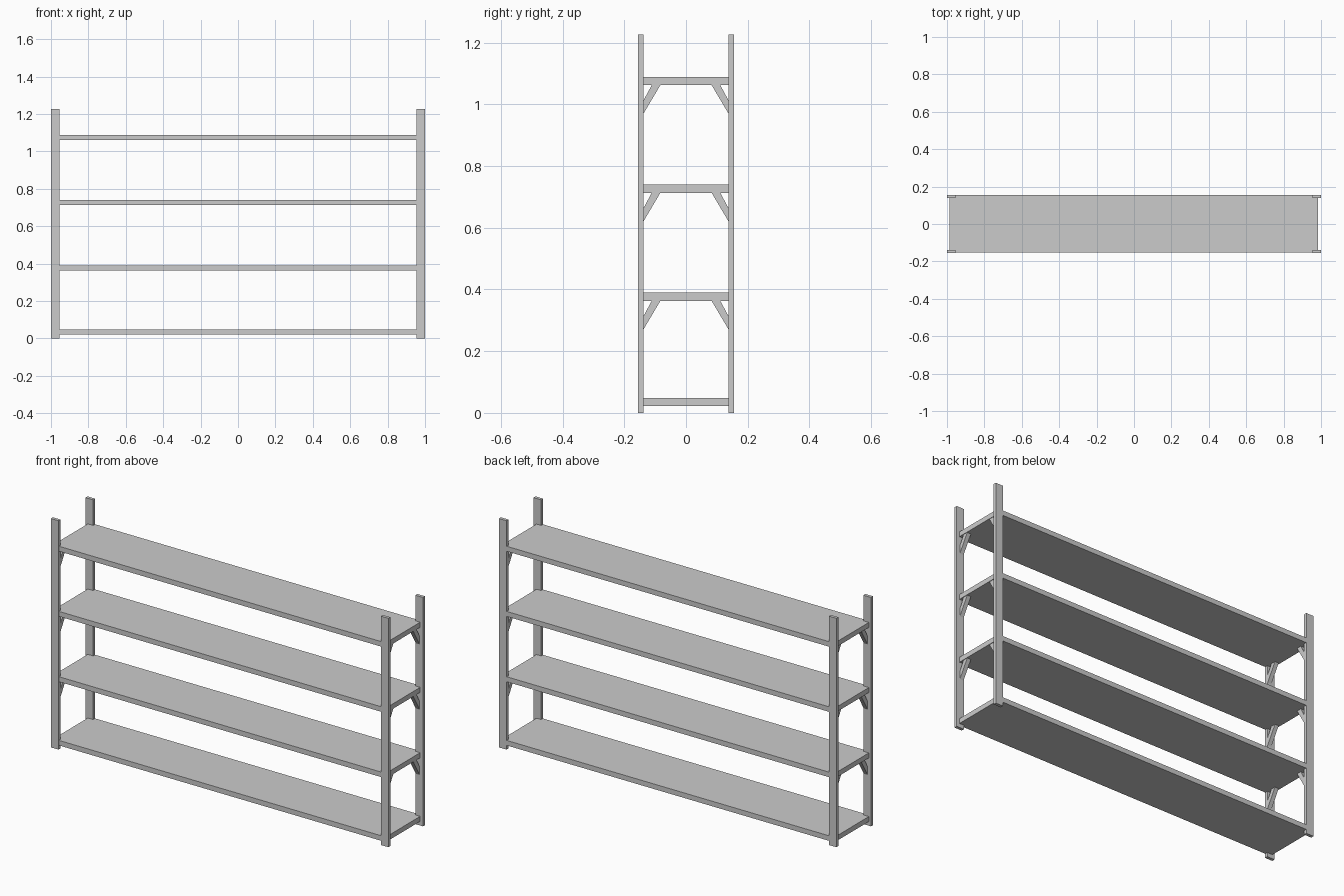
import bpy, bmesh

if "Cube" in bpy.data.objects:
    bpy.data.objects.remove(bpy.data.objects["Cube"])


def prism(name, profile, x0, x1):
    """Extrude a (y, z) profile along x."""
    bm = bmesh.new()
    face = bm.faces.new([bm.verts.new((x0, y, z)) for y, z in profile])
    ext = bmesh.ops.extrude_face_region(bm, geom=[face])
    verts = [g for g in ext["geom"] if isinstance(g, bmesh.types.BMVert)]
    bmesh.ops.translate(bm, verts=verts, vec=(x1 - x0, 0, 0))
    bmesh.ops.recalc_face_normals(bm, faces=bm.faces[:])
    mesh = bpy.data.meshes.new(name)
    bm.to_mesh(mesh)
    bm.free()
    obj = bpy.data.objects.new(name, mesh)
    bpy.context.collection.objects.link(obj)
    return obj


def rect(y0, y1, z0, z1):
    return [(y0, z0), (y1, z0), (y1, z1), (y0, z1)]


def side(s, lo, hi, name):
    return name[s > 0], s * lo, s * hi


POST_OUT, POST_IN, HEIGHT = 0.155, 0.138, 1.226
SHELF_BOTTOMS = (0.022, 0.363, 0.713, 1.062)
THICK = 0.027

# Shelf boards, running between the posts and almost flush with them
for i, z in enumerate(SHELF_BOTTOMS):
    prism(f"shelf_{i + 1}", rect(-0.153, 0.154, z, z + THICK), -0.987, 0.983)

for sx in (-1, 1):
    for sy in (-1, 1):
        tag = ("front" if sy < 0 else "back") + ("_left" if sx < 0 else "_right")
        # Flat corner post
        prism(f"{tag}_post", rect(sy * POST_IN, sy * POST_OUT, 0, HEIGHT),
              sx * 0.955, sx * 1.0)
        # Diagonal braces under the raised shelves
        for i, z in enumerate(SHELF_BOTTOMS[1:]):
            profile = [(0.138, -0.093), (0.138, -0.05), (0.111, 0), (0.083, 0)]
            prism(f"{tag}_brace_{i + 2}", [(sy * y, z + dz) for y, dz in profile],
                  sx * 0.957, sx * 0.98)
